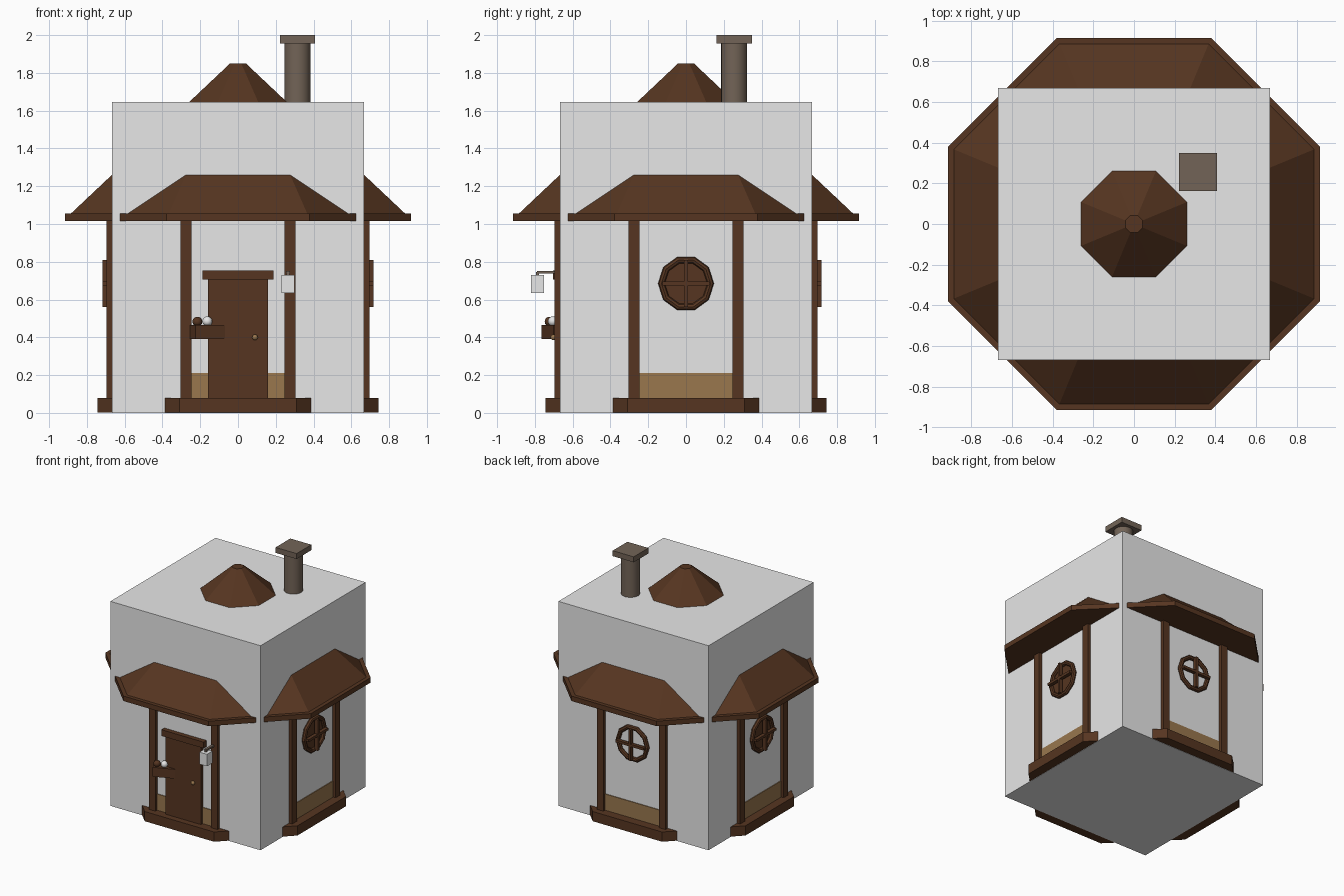
import bpy
from math import pi, radians, cos, sin

old = bpy.data.objects.get("Cube")
if old:
    bpy.data.objects.remove(old, do_unlink=True)


def material(name, r, g, b):
    m = bpy.data.materials.new(name)
    m.use_nodes = True
    m.diffuse_color = (r, g, b, 1)
    m.node_tree.nodes["Principled BSDF"].inputs["Base Color"].default_value = (r, g, b, 1)
    return m


PLASTER = material("pale_grey", 0.8, 0.8, 0.8)
WOOD = material("dark_wood", 0.093, 0.036, 0.015)
TAN = material("tan_panel", 0.319, 0.184, 0.076)
STONE = material("chimney_stone", 0.17, 0.127, 0.095)
WHITE = material("white", 0.95, 0.95, 0.95)

C = cos(pi / 8)  # ratio of apothem to corner radius in an octagon


def finish(name, mat, smooth=False):
    ob = bpy.context.object
    ob.name = name
    ob.data.name = name
    ob.data.materials.clear()
    ob.data.materials.append(mat)
    if smooth:
        bpy.ops.object.shade_smooth_by_angle(angle=radians(40))
    return ob


def box(name, mat, centre, size, yaw=0):
    bpy.ops.mesh.primitive_cube_add(size=1, location=centre, rotation=(0, 0, yaw))
    bpy.context.object.scale = size
    return finish(name, mat)


def octagon(name, mat, apothem_low, apothem_high, z0, z1):
    bpy.ops.mesh.primitive_cone_add(vertices=8, radius1=apothem_low / C, radius2=apothem_high / C,
                                    depth=z1 - z0, location=(0, 0, (z0 + z1) / 2),
                                    rotation=(0, 0, pi / 8))
    return finish(name, mat)


def ball(name, mat, centre, radius):
    bpy.ops.mesh.primitive_uv_sphere_add(segments=16, ring_count=10, radius=radius, location=centre)
    return finish(name, mat, True)


# Main block, plinth, lower wall panels and roof
box("house_block", PLASTER, (0, 0, 0.8225), (1.336, 1.336, 1.645))
octagon("plinth", WOOD, 0.745, 0.745, 0.002, 0.08)
octagon("lower_wall", TAN, 0.674, 0.674, 0.08, 0.21)
octagon("eave", WOOD, 0.915, 0.915, 1.015, 1.055)
octagon("roof", WOOD, 0.885, 0.042, 1.055, 1.85)

# Corner posts
for i in range(8):
    a = pi / 8 + i * pi / 4
    box(f"post_{i + 1}", WOOD, (0.722 * cos(a), 0.722 * sin(a), 0.55), (0.058, 0.058, 0.94))

# Round windows on the left, back and right walls
for side, a in (("left", 0), ("back", pi / 2), ("right", pi)):
    def at(d, z=0.685):
        return (d * cos(a), d * sin(a), z)
    bpy.ops.mesh.primitive_torus_add(major_segments=10, minor_segments=8, major_radius=0.13,
                                     minor_radius=0.018, location=at(0.678), rotation=(0, pi / 2, a))
    bpy.context.object.rotation_euler = (pi / 2, 0, a + pi / 2)
    finish(f"window_ring_{side}", WOOD)
    box(f"window_bar_upright_{side}", WOOD, at(0.703), (0.028, 0.02, 0.25), a)
    box(f"window_bar_level_{side}", WOOD, at(0.703), (0.028, 0.25, 0.02), a)
    if side != "back":
        bpy.ops.mesh.primitive_cylinder_add(vertices=10, radius=0.13, depth=0.006, location=at(0.67))
        bpy.context.object.rotation_euler = (pi / 2, 0, a + pi / 2)
        finish(f"window_pane_{side}", WOOD)

# Door
box("door", WOOD, (0, -0.675, 0.395), (0.315, 0.04, 0.63))
box("door_lintel", WOOD, (0, -0.68, 0.73), (0.375, 0.05, 0.05))
ball("door_knob", TAN, (0.09, -0.702, 0.4), 0.015)

# Angled planter with two balls
box("planter", WOOD, (-0.163, -0.695, 0.428), (0.168, 0.082, 0.075), pi / 8)
ball("planter_ball_dark", WOOD, (-0.215, -0.722, 0.483), 0.026)
ball("planter_ball_white", WHITE, (-0.162, -0.705, 0.485), 0.026)

# Hanging lantern
box("lantern_arm", STONE, (0.265, -0.735, 0.745), (0.02, 0.11, 0.014))
box("lantern", WHITE, (0.265, -0.787, 0.683), (0.068, 0.068, 0.096))
box("lantern_hook", STONE, (0.265, -0.787, 0.735), (0.015, 0.015, 0.02))

# Chimney
bpy.ops.mesh.primitive_cylinder_add(vertices=24, radius=0.069, depth=0.5, location=(0.315, 0.255, 1.71))
finish("chimney", STONE, True)
box("chimney_cap", STONE, (0.315, 0.255, 1.978), (0.187, 0.187, 0.044))
